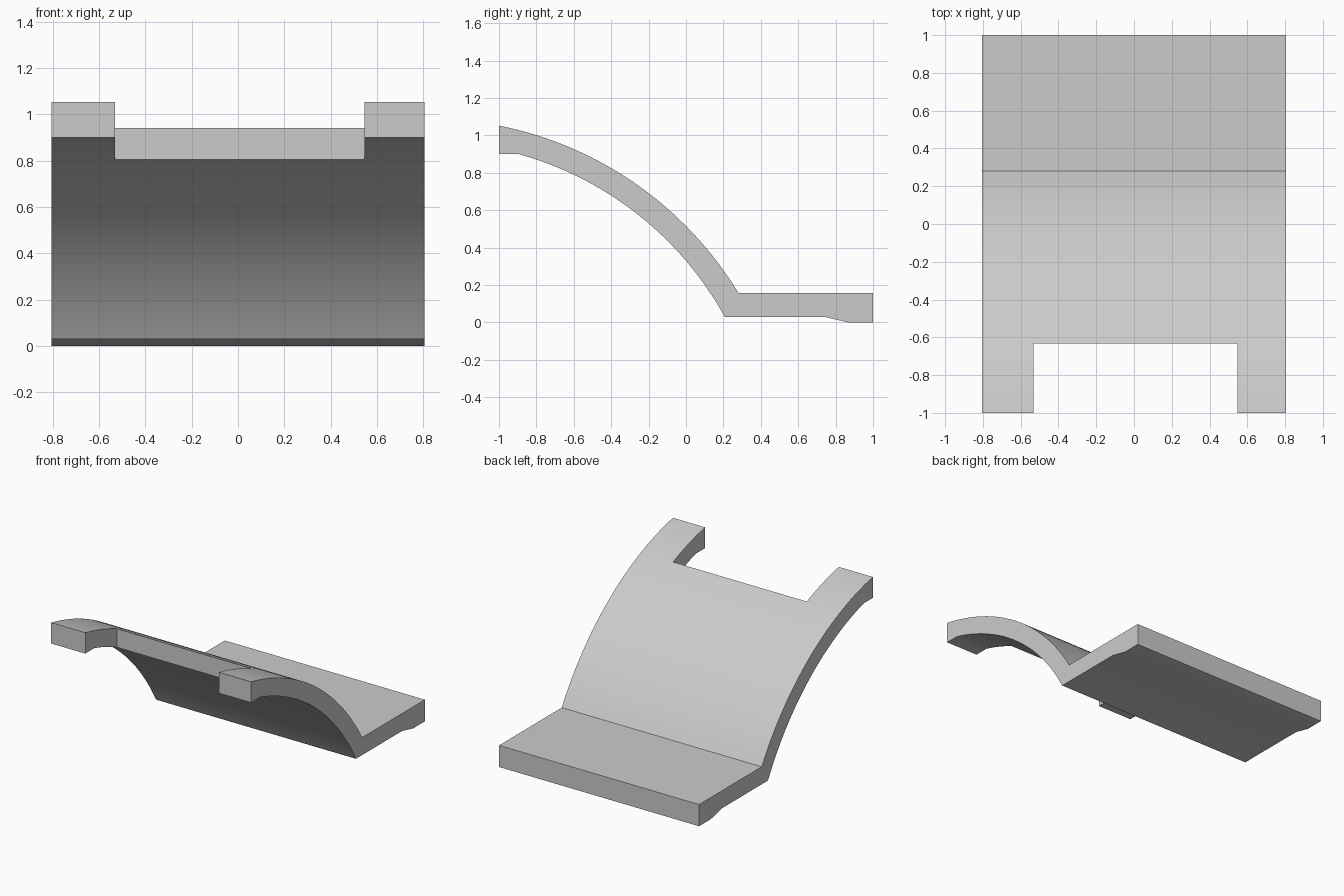
import bpy, bmesh
from math import atan2, cos, sin

if "Cube" in bpy.data.objects:
    bpy.data.objects.remove(bpy.data.objects["Cube"], do_unlink=True)

HALF_WIDTH = 0.806
CENTRE = (-1.375, -0.853)  # y, z of the shared arc centre
SEGMENTS = 32

grey = bpy.data.materials.new("plain grey")
grey.use_nodes = True
colour = (0.6, 0.6, 0.6, 1)
grey.diffuse_color = colour
grey.node_tree.nodes["Principled BSDF"].inputs["Base Color"].default_value = colour


def arc(start, end):
    """Points (y, z) from start to end around CENTRE."""
    polar = []
    for y, z in (start, end):
        dy, dz = y - CENTRE[0], z - CENTRE[1]
        polar.append((atan2(dz, dy), (dy * dy + dz * dz) ** 0.5))
    (a0, r0), (a1, r1) = polar
    points = []
    for i in range(SEGMENTS + 1):
        t = i / SEGMENTS
        a, r = a0 + (a1 - a0) * t, r0 + (r1 - r0) * t
        points.append((CENTRE[0] + r * cos(a), CENTRE[1] + r * sin(a)))
    return points


def extrude_profile(name, profile, x0, x1):
    """Solid made by sweeping a (y, z) outline along x."""
    bm = bmesh.new()
    face = bm.faces.new([bm.verts.new((x0, y, z)) for y, z in profile])
    swept = bmesh.ops.extrude_face_region(bm, geom=[face])["geom"]
    bmesh.ops.translate(bm, vec=(x1 - x0, 0, 0),
                        verts=[v for v in swept if isinstance(v, bmesh.types.BMVert)])
    bmesh.ops.recalc_face_normals(bm, faces=bm.faces)
    mesh = bpy.data.meshes.new(name)
    bm.to_mesh(mesh)
    bm.free()
    mesh.materials.append(grey)
    obj = bpy.data.objects.new(name, mesh)
    bpy.context.collection.objects.link(obj)
    return obj


# Curved plate with a flat foot and a stepped heel
outer = arc((-1, 1.052), (0.28, 0.158))
foot = [(1, 0.158), (1, 0), (0.865, 0), (0.74, 0.03)]
inner = arc((0.207, 0.03), (-0.895, 0.9))
plate = extrude_profile("curved_plate", outer + foot + inner + [(-1, 0.9)],
                        -HALF_WIDTH, HALF_WIDTH)

# Notch between the two upper prongs
notch = extrude_profile("notch_cutter", [(-1.2, 0.5), (-0.632, 0.5), (-0.632, 1.3), (-1.2, 1.3)],
                        -0.531, 0.547)
cut = plate.modifiers.new("notch", "BOOLEAN")
cut.operation = "DIFFERENCE"
cut.solver = "EXACT"
cut.object = notch

bpy.ops.object.select_all(action="DESELECT")
plate.select_set(True)
bpy.context.view_layer.objects.active = plate
bpy.ops.object.modifier_apply(modifier=cut.name)
bpy.data.objects.remove(notch, do_unlink=True)
bpy.ops.object.shade_smooth_by_angle(angle=0.35)
